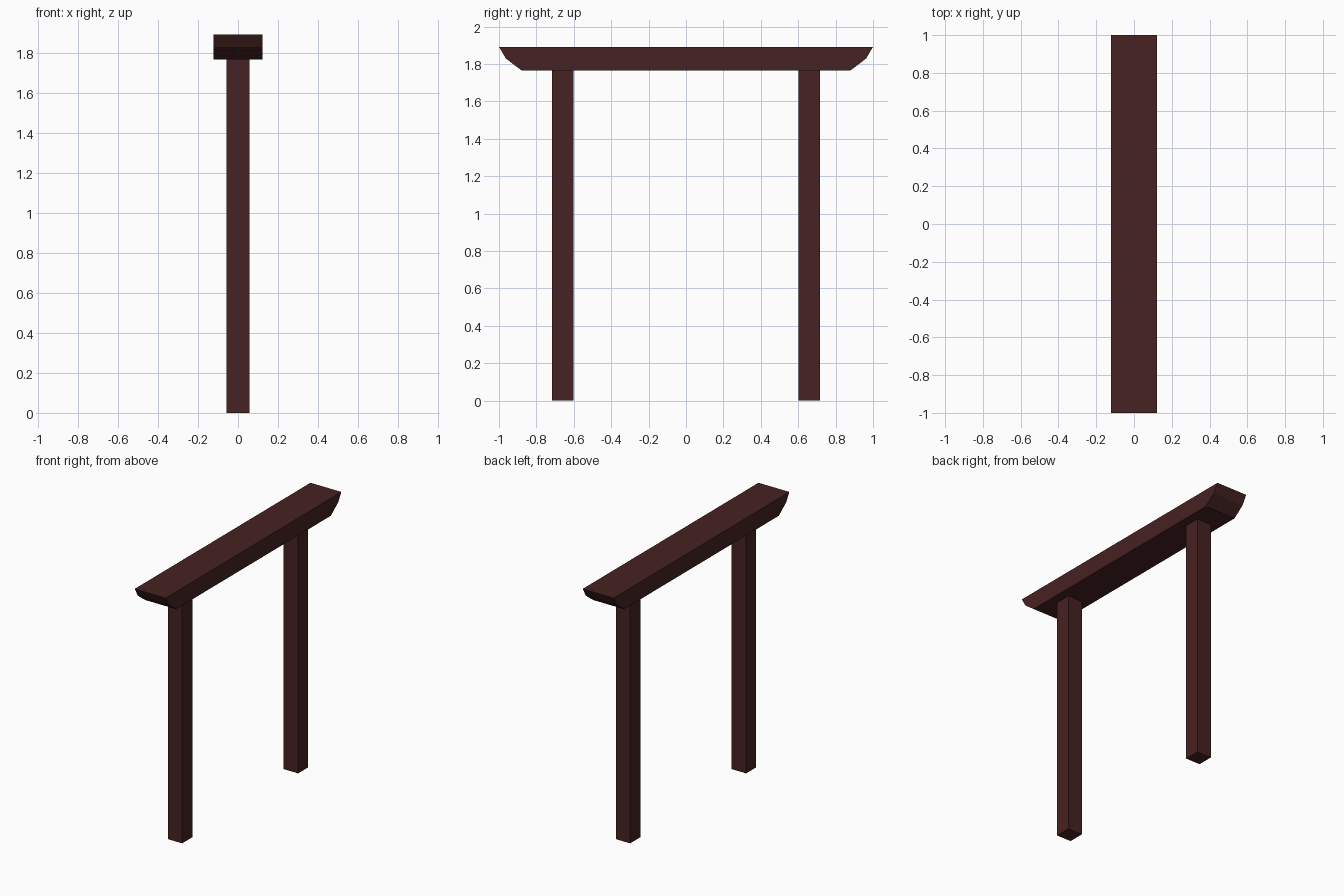
import bpy, bmesh

if "Cube" in bpy.data.objects:
    bpy.data.objects.remove(bpy.data.objects["Cube"])

wood = bpy.data.materials.new("dark red wood")
wood.diffuse_color = (0.063, 0.016, 0.016, 1)
wood.use_nodes = True
wood.node_tree.nodes["Principled BSDF"].inputs["Base Color"].default_value = wood.diffuse_color

BEAM_BOTTOM, BEAM_TOP = 1.766, 1.892


def extrude_x(name, outline, half_width):
    """Extrude a closed (y, z) outline symmetrically along x."""
    bm = bmesh.new()
    face = bm.faces.new([bm.verts.new((-half_width, y, z)) for y, z in outline])
    ext = bmesh.ops.extrude_face_region(bm, geom=[face])
    moved = [g for g in ext["geom"] if isinstance(g, bmesh.types.BMVert)]
    bmesh.ops.translate(bm, verts=moved, vec=(2 * half_width, 0, 0))
    bmesh.ops.recalc_face_normals(bm, faces=bm.faces)
    mesh = bpy.data.meshes.new(name)
    bm.to_mesh(mesh)
    bm.free()
    mesh.materials.append(wood)
    obj = bpy.data.objects.new(name, mesh)
    bpy.context.collection.objects.link(obj)
    return obj


# Top beam with two-step chamfered ends
half = [(0.88, BEAM_BOTTOM), (0.963, 1.829), (1.0, BEAM_TOP)]
extrude_x("top_beam", half + [(-y, z) for y, z in reversed(half)], 0.123)

# Square posts, standing on the ground and meeting the beam's underside
for name, side in (("front_post", -1), ("back_post", 1)):
    y0, y1 = side * 0.602, side * 0.717
    extrude_x(name, [(y0, 0), (y1, 0), (y1, BEAM_BOTTOM), (y0, BEAM_BOTTOM)], 0.0575)
